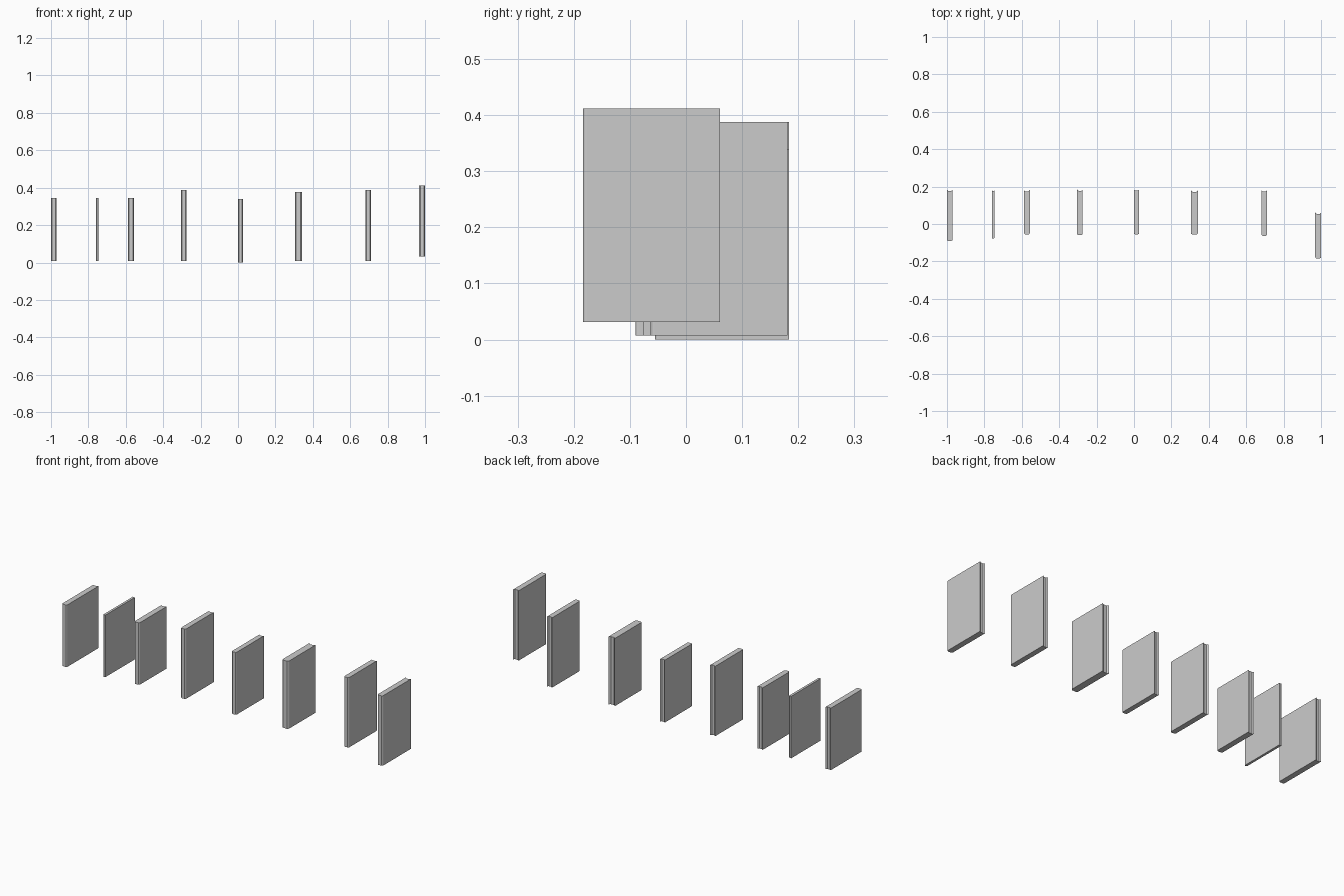
import bpy

# x min, x max, y min (spine), y max (fore-edge), z min, z max
BOOKS = [
    (-1.000, -0.970, -0.090, 0.184, 0.007, 0.345),
    (-0.760, -0.747, -0.077, 0.180, 0.007, 0.345),
    (-0.588, -0.557, -0.055, 0.181, 0.007, 0.345),
    (-0.304, -0.275, -0.060, 0.184, 0.007, 0.388),
    (0.000, 0.027, -0.055, 0.184, 0.000, 0.340),
    (0.304, 0.342, -0.056, 0.180, 0.007, 0.376),
    (0.682, 0.711, -0.063, 0.181, 0.007, 0.388),
    (0.969, 1.000, -0.184, 0.061, 0.031, 0.412),
]


def make_book(name, x0, x1, y0, y1, z0, z1):
    w, cx = x1 - x0, (x0 + x1) / 2
    # half outline: rounded spine in front, hollow fore-edge at the back
    half = [(0.32, y0), (0.45, y0 + 0.1 * w), (0.5, y0 + 0.25 * w),
            (0.5, y1), (0.27, y1 - 0.22 * w)]
    outline = [(cx + u * w, y) for u, y in half]
    outline += [(cx - u * w, y) for u, y in reversed(half)]
    n = len(outline)
    verts = [(x, y, z) for z in (z0, z1) for x, y in outline]
    faces = [(i, (i + 1) % n, n + (i + 1) % n, n + i) for i in range(n)]
    faces += [tuple(reversed(range(n))), tuple(range(n, 2 * n))]
    mesh = bpy.data.meshes.new(name)
    mesh.from_pydata(verts, [], faces)
    mesh.update()
    obj = bpy.data.objects.new(name, mesh)
    bpy.context.collection.objects.link(obj)


# Row of upright books
for i, dims in enumerate(BOOKS, 1):
    make_book(f"book_{i}", *dims)
